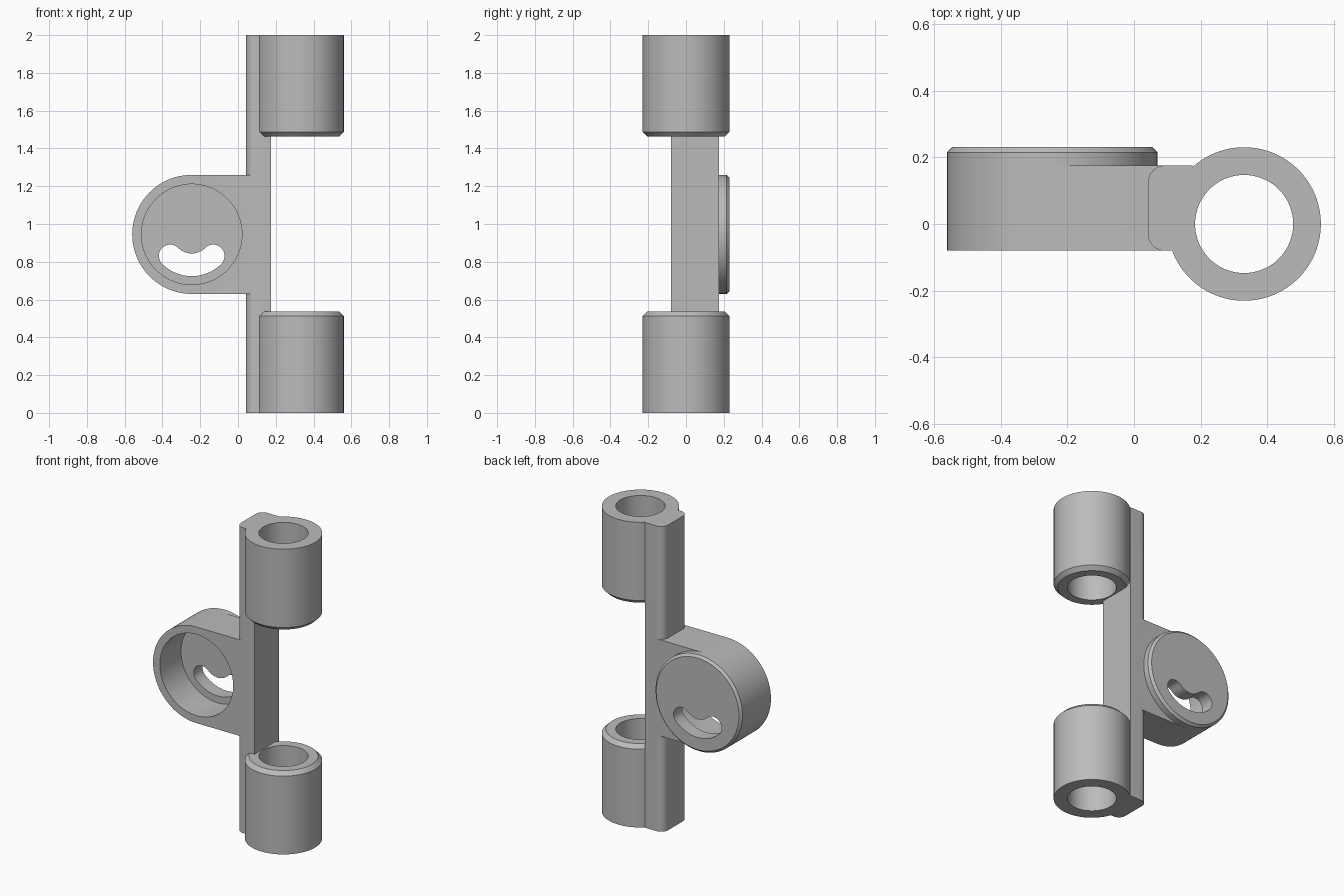
import bpy, bmesh
from math import sin, cos, pi, radians

if "Cube" in bpy.data.objects:
    bpy.data.objects.remove(bpy.data.objects["Cube"], do_unlink=True)

grey = bpy.data.materials.new("plain grey")
grey.use_nodes = True
GREY = (0.5, 0.5, 0.5, 1)
grey.diffuse_color = GREY
grey.node_tree.nodes["Principled BSDF"].inputs["Base Color"].default_value = GREY

SEGMENTS = 96
FRONT, BACK = -0.08, 0.175      # spine and web faces
DISC_X, DISC_Z = -0.245, 0.945  # housing centre
DISC_R = 0.315


def make(name, bm):
    bmesh.ops.recalc_face_normals(bm, faces=bm.faces)
    mesh = bpy.data.meshes.new(name)
    bm.to_mesh(mesh)
    bm.free()
    mesh.materials.append(grey)
    obj = bpy.data.objects.new(name, mesh)
    bpy.context.collection.objects.link(obj)
    return obj


def lathe(name, profile, place, hollow=False):
    """Turn (radius, height) points; place maps (u, v, height) to space."""
    bm = bmesh.new()
    angles = [2 * pi * i / SEGMENTS for i in range(SEGMENTS)]
    rings = [[bm.verts.new(place(r * cos(a), r * sin(a), h)) for a in angles]
             for r, h in profile]
    pairs = list(zip(rings, rings[1:]))
    if hollow:
        pairs.append((rings[-1], rings[0]))
    else:
        bm.faces.new(rings[0])
        bm.faces.new(rings[-1])
    for a, b in pairs:
        for i in range(SEGMENTS):
            j = (i + 1) % SEGMENTS
            bm.faces.new((a[i], a[j], b[j], b[i]))
    return make(name, bm)


def prism(name, outline, low, high, place):
    bm = bmesh.new()
    a, b = [[bm.verts.new(place(u, v, h)) for u, v in outline] for h in (low, high)]
    bm.faces.new(a)
    bm.faces.new(b)
    for i in range(len(a)):
        j = (i + 1) % len(a)
        bm.faces.new((a[i], a[j], b[j], b[i]))
    return make(name, bm)


def arc(cx, cy, r, start, end, steps):
    return [(cx + r * cos(radians(start + (end - start) * i / steps)),
             cy + r * sin(radians(start + (end - start) * i / steps)))
            for i in range(steps + 1)]


def activate(obj):
    bpy.ops.object.select_all(action="DESELECT")
    obj.select_set(True)
    bpy.context.view_layer.objects.active = obj


def combine(target, tool, operation):
    activate(target)
    mod = target.modifiers.new(operation.lower(), "BOOLEAN")
    mod.operation, mod.object, mod.solver = operation, tool, "EXACT"
    bpy.ops.object.modifier_apply(modifier=mod.name)
    bpy.data.objects.remove(tool, do_unlink=True)


def upright(u, v, h):
    return (u, v, h)


def facing(u, v, h):
    return (DISC_X + u, h, DISC_Z + v)


# Hinge tubes: hollow, with the inner-facing outer edge chamfered
tube = [(0.147, 0), (0.23, 0), (0.23, 0.513), (0.205, 0.538), (0.147, 0.538)]
lower_tube = lathe("lower_tube", tube, lambda u, v, h: (0.33 + u, v, h), True)
upper_tube = lathe("upper_tube", tube, lambda u, v, h: (0.33 + u, v, 2 - h), True)

# Spine: long bar rounded along its outer side
r, left, right = 0.05, 0.042, 0.175
outline = [(right, FRONT), (right, BACK)]
outline += arc(left + r, BACK - r, r, 90, 180, 10)
outline += arc(left + r, FRONT + r, r, 180, 270, 10)
bracket = prism("spine_and_housing", outline, 0, 2, upright)

# Round housing with chamfered back, and the web joining it to the spine
housing = lathe("housing", [(DISC_R, FRONT), (DISC_R, 0.215), (0.3, 0.23)], facing)
web_end = 0.13 - DISC_X
web = prism("web", [(0, -DISC_R), (web_end, -DISC_R), (web_end, DISC_R), (0, DISC_R)],
            FRONT, BACK, facing)
combine(housing, web, "UNION")

# Front recess and curved slot through the floor
recess = lathe("recess_cutter", [(0.266, -0.3), (0.266, 0.14)], facing)
combine(housing, recess, "DIFFERENCE")
mid, half = 0.161, 0.06
lobe = mid * sin(radians(45))
slot = arc(0, 0, mid + half, 225, 315, 24)
slot += arc(lobe, -lobe, half, -45, 135, 16)[1:]
slot += arc(0, 0, mid - half, 315, 225, 16)[1:]
slot += arc(-lobe, -lobe, half, 45, 225, 16)[1:-1]
combine(housing, prism("slot_cutter", slot, 0.05, 0.4, facing), "DIFFERENCE")
combine(bracket, housing, "UNION")

for obj in (lower_tube, upper_tube, bracket):
    activate(obj)
    bpy.ops.object.shade_smooth_by_angle(angle=radians(30))
